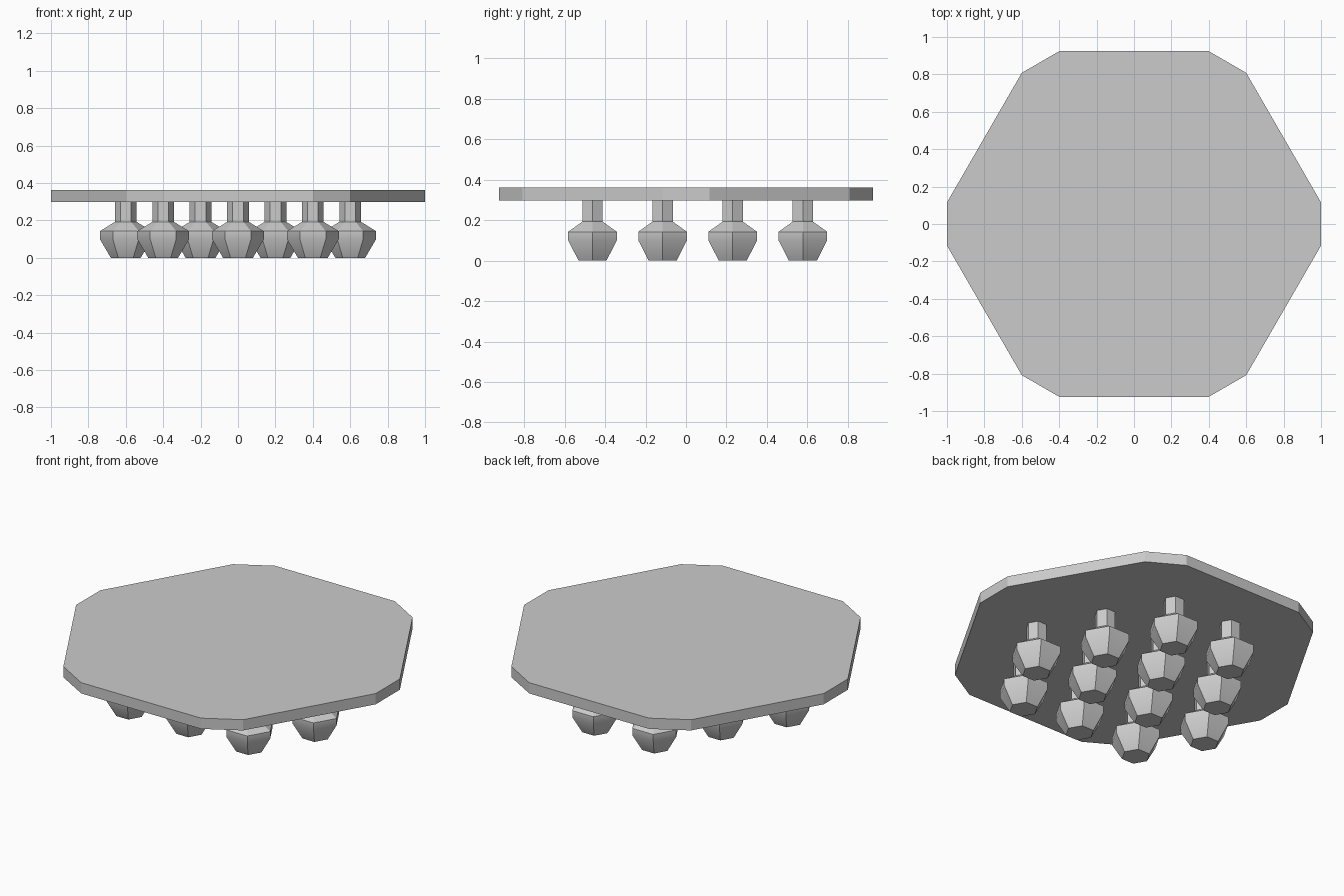
import bpy, bmesh
from math import cos, sin, radians, sqrt

cube = bpy.data.objects.get("Cube")
if cube:
    bpy.data.objects.remove(cube, do_unlink=True)

TILE = 0.4                    # flat-to-flat width of a tile
R = TILE / sqrt(3)            # tile corner radius
ROW = 1.5 * R                 # distance between tile rows
PLATE_BOTTOM, PLATE_TOP = 0.297, 0.362

grey = bpy.data.materials.new("plain grey")
grey.use_nodes = True
grey.diffuse_color = (0.6, 0.6, 0.6, 1)
grey.node_tree.nodes["Principled BSDF"].inputs["Base Color"].default_value = (0.6, 0.6, 0.6, 1)


def hexagon(bm, x, y, z, radius, turn):
    """Ring of six vertices, the first at the angle turn."""
    return [bm.verts.new((x + radius * cos(radians(turn + 60 * i)),
                          y + radius * sin(radians(turn + 60 * i)), z)) for i in range(6)]


def finish(bm, name):
    bmesh.ops.recalc_face_normals(bm, faces=bm.faces)
    mesh = bpy.data.meshes.new(name)
    bm.to_mesh(mesh)
    bm.free()
    mesh.materials.append(grey)
    obj = bpy.data.objects.new(name, mesh)
    bpy.context.collection.objects.link(obj)
    return obj


def row_centres(count):
    return [(i - (count - 1) / 2) * TILE for i in range(count)]


# Plate: five rows of hexagonal tiles merged into one slab
bm = bmesh.new()
for row, count in enumerate((3, 4, 5, 4, 3)):
    for x in row_centres(count):
        bm.faces.new(hexagon(bm, x, (row - 2) * ROW, PLATE_BOTTOM, R, 30))
bmesh.ops.remove_doubles(bm, verts=bm.verts, dist=0.001)
slab = bmesh.ops.dissolve_faces(bm, faces=bm.faces[:], use_verts=True)["region"]
top = bmesh.ops.extrude_face_region(bm, geom=slab, use_keep_orig=True)["geom"]
bmesh.ops.translate(bm, vec=(0, 0, PLATE_TOP - PLATE_BOTTOM),
                    verts=[v for v in top if isinstance(v, bmesh.types.BMVert)])
finish(bm, "plate")

# Peg: six-sided bulb with a narrow neck, as (radius, height) rings
PROFILE = [(0.08, 0), (0.139, 0.1), (0.139, 0.142), (0.058, 0.192), (0.058, PLATE_BOTTOM)]
bm = bmesh.new()
rings = [hexagon(bm, 0, 0, z, r, 0) for r, z in PROFILE]
for low, high in zip(rings, rings[1:]):
    for i in range(6):
        j = (i + 1) % 6
        bm.faces.new((low[i], low[j], high[j], high[i]))
bm.faces.new(rings[0])
bm.faces.new(rings[-1])
peg = finish(bm, "peg")
bpy.ops.object.select_all(action='DESELECT')
peg.select_set(True)
bpy.context.view_layer.objects.active = peg
bpy.ops.object.shade_smooth_by_angle(angle=radians(30))

# Pegs stand under the corners where three tiles meet
spots = [(x, R + (1 - row) * ROW)
         for row, count in enumerate((2, 3, 4, 3)) for x in row_centres(count)]
peg.location = (*spots[0], 0)
for x, y in spots[1:]:
    copy = peg.copy()
    copy.location = (x, y, 0)
    bpy.context.collection.objects.link(copy)
